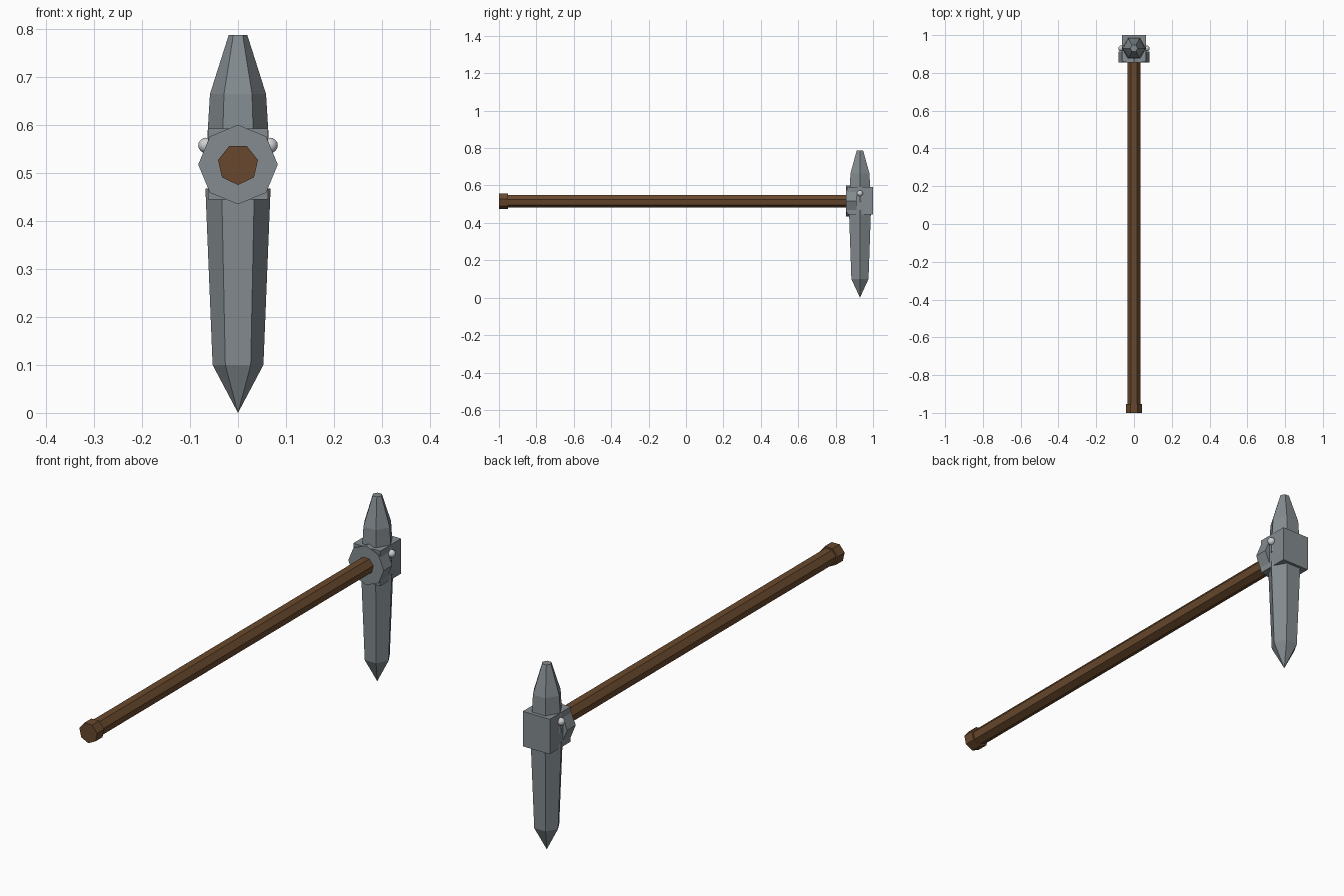
import bpy, math
from mathutils import Matrix, Vector

cube = bpy.data.objects.get("Cube")
if cube:
    bpy.data.objects.remove(cube)

GRIP_Z = 0.518   # height of the handle axis
HEAD_Y = 0.93    # depth of the head axis


def material(name, rgb):
    m = bpy.data.materials.new(name)
    m.use_nodes = True
    m.diffuse_color = (*rgb, 1)
    m.node_tree.nodes["Principled BSDF"].inputs["Base Color"].default_value = (*rgb, 1)
    return m


wood = material("brown wood", (0.14, 0.066, 0.026))
stone = material("grey metal", (0.23, 0.26, 0.275))
rivet = material("pale metal", (0.62, 0.63, 0.64))


def lathe(name, sides, rings, place, mat, turn=0.0):
    """Stack of n-gon rings (radius, height) along local z; radius 0 makes a point."""
    verts, faces, loops = [], [], []
    for r, h in rings:
        start = len(verts)
        count = sides if r else 1
        for i in range(count):
            a = turn + math.tau * i / sides
            verts.append((r * math.cos(a), r * math.sin(a), h))
        loops.append([start + i % count for i in range(sides)])
    for low, up in zip(loops, loops[1:]):
        for i in range(sides):
            j = (i + 1) % sides
            faces.append(list(dict.fromkeys((low[i], low[j], up[j], up[i]))))
    if rings[0][0]:
        faces.append(loops[0][::-1])
    if rings[-1][0]:
        faces.append(loops[-1])
    me = bpy.data.meshes.new(name)
    me.from_pydata([place @ Vector(v) for v in verts], [], faces)
    me.materials.append(mat)
    ob = bpy.data.objects.new(name, me)
    bpy.context.collection.objects.link(ob)
    return ob


# Local z runs along +y for the handle parts, local y points down
along_y = Matrix.Translation((0, 0, GRIP_Z)) @ Matrix.Rotation(-math.pi / 2, 4, "X")
upright = Matrix.Translation((0, HEAD_Y, 0))

# Seven-sided handle with a thicker end cap
lathe("handle", 7, [(0.035, -0.97), (0.035, 0.88)], along_y, wood, math.pi / 2)
lathe("handle_end", 7, [(0.0427, -1), (0.0427, -0.953)], along_y, wood, math.pi / 2)

# Octagonal collar where the handle meets the head
lathe("collar", 8, [(0.083, 0.855), (0.083, 0.912)], along_y, stone)

# Six-sided spikes above and below the block
lathe("lower_spike", 6, [(0, 0), (0.053, 0.1), (0.068, 0.468)], upright, stone)
lathe("upper_spike", 6, [(0.068, 0.51), (0.0585, 0.665), (0.0195, 0.788)], upright, stone)

# Central block
bpy.ops.mesh.primitive_cube_add(size=1, location=(0, HEAD_Y, 0.519))
block = bpy.context.object
block.name = "head_block"
block.scale = (0.126, 0.14, 0.148)
block.data.materials.append(stone)

# Round rivets on both sides
for side, sx in (("left", 1), ("right", -1)):
    bpy.ops.mesh.primitive_uv_sphere_add(
        segments=12, ring_count=8, radius=0.016, location=(sx * 0.067, HEAD_Y, 0.558))
    knob = bpy.context.object
    knob.name = side + "_rivet"
    knob.data.materials.append(rivet)
    bpy.ops.object.shade_smooth()
